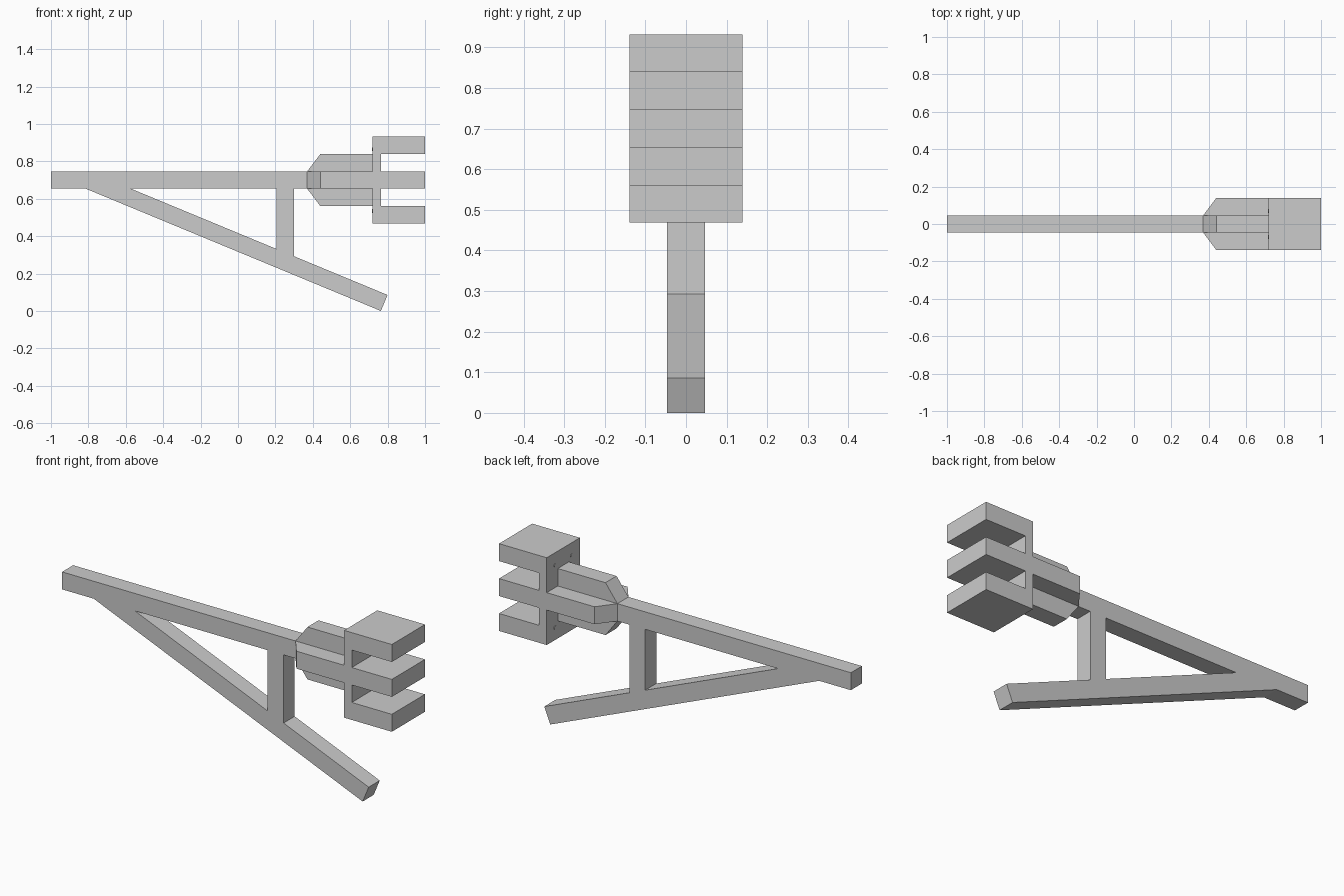
import bpy, bmesh, math
from mathutils import Vector

cube = bpy.data.objects.get("Cube")
if cube:
    bpy.data.objects.remove(cube, do_unlink=True)

grey = bpy.data.materials.new("plain_grey")
grey.use_nodes = True
colour = (0.6, 0.6, 0.6, 1)
grey.diffuse_color = colour
grey.node_tree.nodes["Principled BSDF"].inputs["Base Color"].default_value = colour

H = 0.0463           # half thickness of every beam
MID = 0.70           # height of the main beam's axis
W = 3 * H            # half width of the fork


def finish(name, bm):
    bmesh.ops.recalc_face_normals(bm, faces=bm.faces)
    mesh = bpy.data.meshes.new(name)
    bm.to_mesh(mesh)
    bm.free()
    mesh.materials.append(grey)
    obj = bpy.data.objects.new(name, mesh)
    bpy.context.collection.objects.link(obj)
    return obj


def slab(name, profile, half, flat=False):
    """Extrude an (x, z) profile along y, or an (x, y) profile along z when flat."""
    bm = bmesh.new()
    if flat:
        pts, depth = [(x, y, MID - half) for x, y in profile], Vector((0, 0, 2 * half))
    else:
        pts, depth = [(x, -half, z) for x, z in profile], Vector((0, 2 * half, 0))
    face = bm.faces.new([bm.verts.new(p) for p in pts])
    ext = bmesh.ops.extrude_face_region(bm, geom=[face])
    moved = [v for v in ext["geom"] if isinstance(v, bmesh.types.BMVert)]
    bmesh.ops.translate(bm, verts=moved, vec=depth)
    return finish(name, bm)


def rect(x0, x1, z0, z1):
    return [(x0, z0), (x1, z0), (x1, z1), (x0, z1)]


# Main beam and upright post
slab("main_beam", rect(-1, 0.37, MID - H, MID + H), H)
slab("post", rect(0.207, 0.30, 0.25, MID - H), H)

# Diagonal brace, square-ended, sloping at 22.5 degrees
a = math.radians(22.5)
along = Vector((-math.cos(a), math.sin(a)))
across = Vector((math.sin(a), math.cos(a))) * 2 * H
foot = Vector((0.764, 0.0))
tip = foot + along * 1.72
slab("diagonal_brace", [foot, foot + across, tip + across, tip], H)

# Cross-shaped neck that flares out from the beam
flare = [(0.37, -H), (0.44, -W), (0.72, -W), (0.72, W), (0.44, W), (0.37, H)]
slab("neck_upright", [(x, MID + z) for x, z in flare], H)
slab("neck_sideways", flare, H, flat=True)

# Fork: a back plate with three thick prongs
upper = [(0.72, 5 * H), (1, 5 * H), (1, 3 * H), (0.765, 3 * H), (0.765, H), (1, H)]
lower = [(x, -z) for x, z in reversed(upper)]
slab("fork", [(x, MID + z) for x, z in upper + lower], W)

# Small bolt heads at the corners of the back plate
for side, sy in (("left", 1), ("right", -1)):
    for level, sz in (("upper", 1), ("lower", -1)):
        bm = bmesh.new()
        bmesh.ops.create_cone(bm, cap_ends=True, segments=8, radius1=0.01,
                              radius2=0.01, depth=0.004)
        bolt = finish(f"bolt_{level}_{side}", bm)
        bolt.rotation_euler = (0, math.pi / 2, 0)
        bolt.location = (0.719, sy * 0.07, MID + sz * 0.165)
